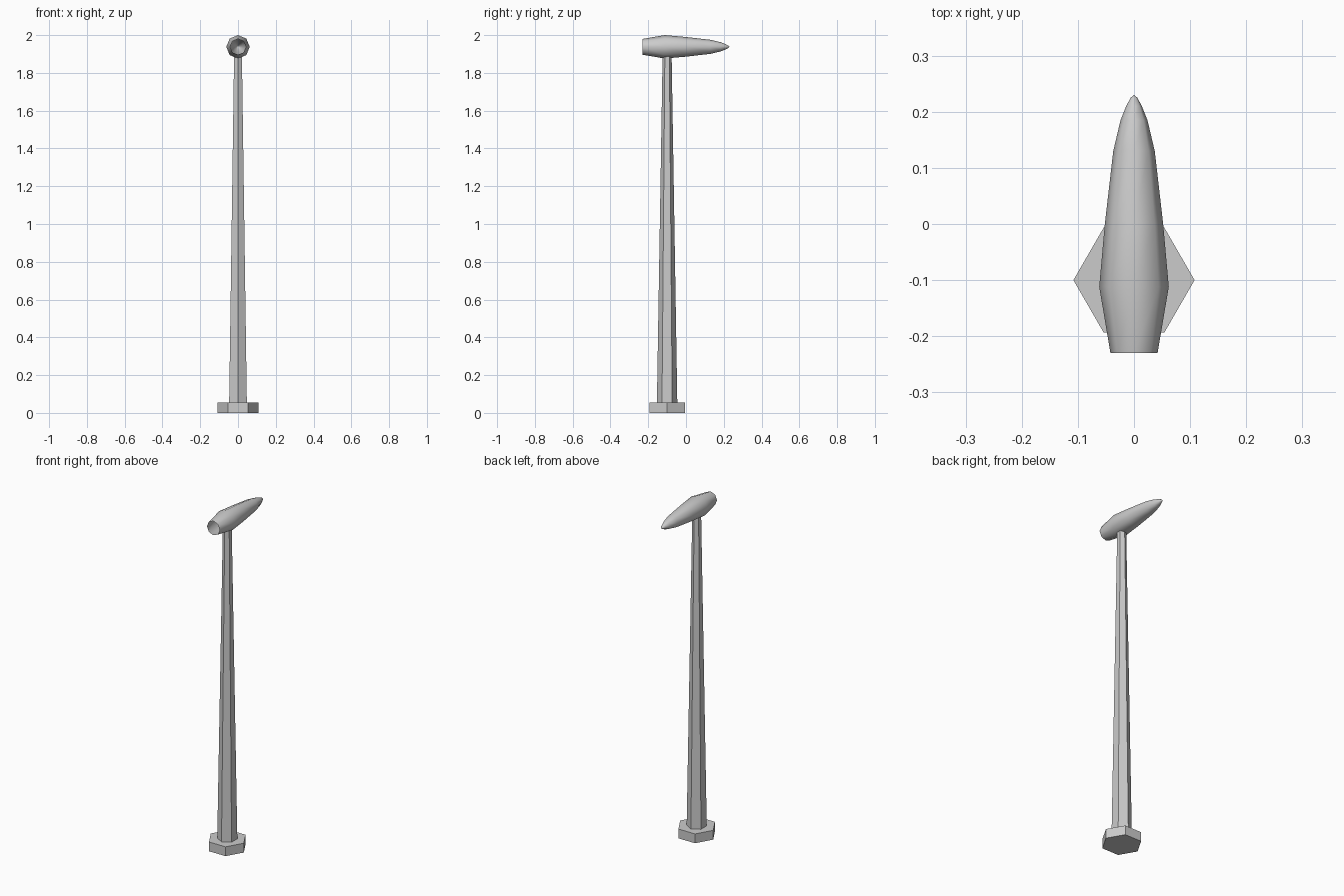
import bpy, bmesh, math
from mathutils import Vector

if "Cube" in bpy.data.objects:
    bpy.data.objects.remove(bpy.data.objects["Cube"])

POLE_Y = -0.10   # y of mast axis
AXIS_Z = 1.938   # height of the head axis


def loft(name, rings, sides, point, turn=0.0, cap_start=False, cap_end=False):
    """Skin rings of (position along axis, radius); zero radius closes to a tip."""
    bm = bmesh.new()
    loops = []
    for t, r in rings:
        n = sides if r > 0 else 1
        angles = [turn + 2 * math.pi * i / sides for i in range(n)]
        loops.append([bm.verts.new(point(t, r * math.cos(a), r * math.sin(a))) for a in angles])
    for a, b in zip(loops, loops[1:]):
        for i in range(sides):
            j = (i + 1) % sides
            if len(b) == 1:
                bm.faces.new((a[i], a[j], b[0]))
            else:
                bm.faces.new((a[i], a[j], b[j], b[i]))
    if cap_start:
        bm.faces.new(loops[0][::-1])
    if cap_end:
        bm.faces.new(loops[-1])
    bmesh.ops.recalc_face_normals(bm, faces=bm.faces)
    mesh = bpy.data.meshes.new(name)
    bm.to_mesh(mesh)
    bm.free()
    obj = bpy.data.objects.new(name, mesh)
    bpy.context.collection.objects.link(obj)
    return obj


def upright(t, u, v):
    return Vector((u, POLE_Y + v, t))


def along_y(t, u, v):
    return Vector((-u, t, AXIS_Z + v))


# Hexagonal foot and tapered hexagonal mast
loft("foot", [(0, 0.108), (0.055, 0.108)], 6, upright, 0, True, True)
loft("mast", [(0.055, 0.054), (1.888, 0.024)], 6, upright, math.pi / 6, True, True)

# Eight-sided smooth head: hollow, open at the front (-y), pointed at the back
head = loft("head", [(-0.23, 0.042), (-0.112, 0.062), (0.0, 0.052), (0.13, 0.037),
                     (0.185, 0.024), (0.21, 0.014), (0.225, 0.006), (0.23, 0)],
            8, along_y)
for poly in head.data.polygons:
    poly.use_smooth = True
